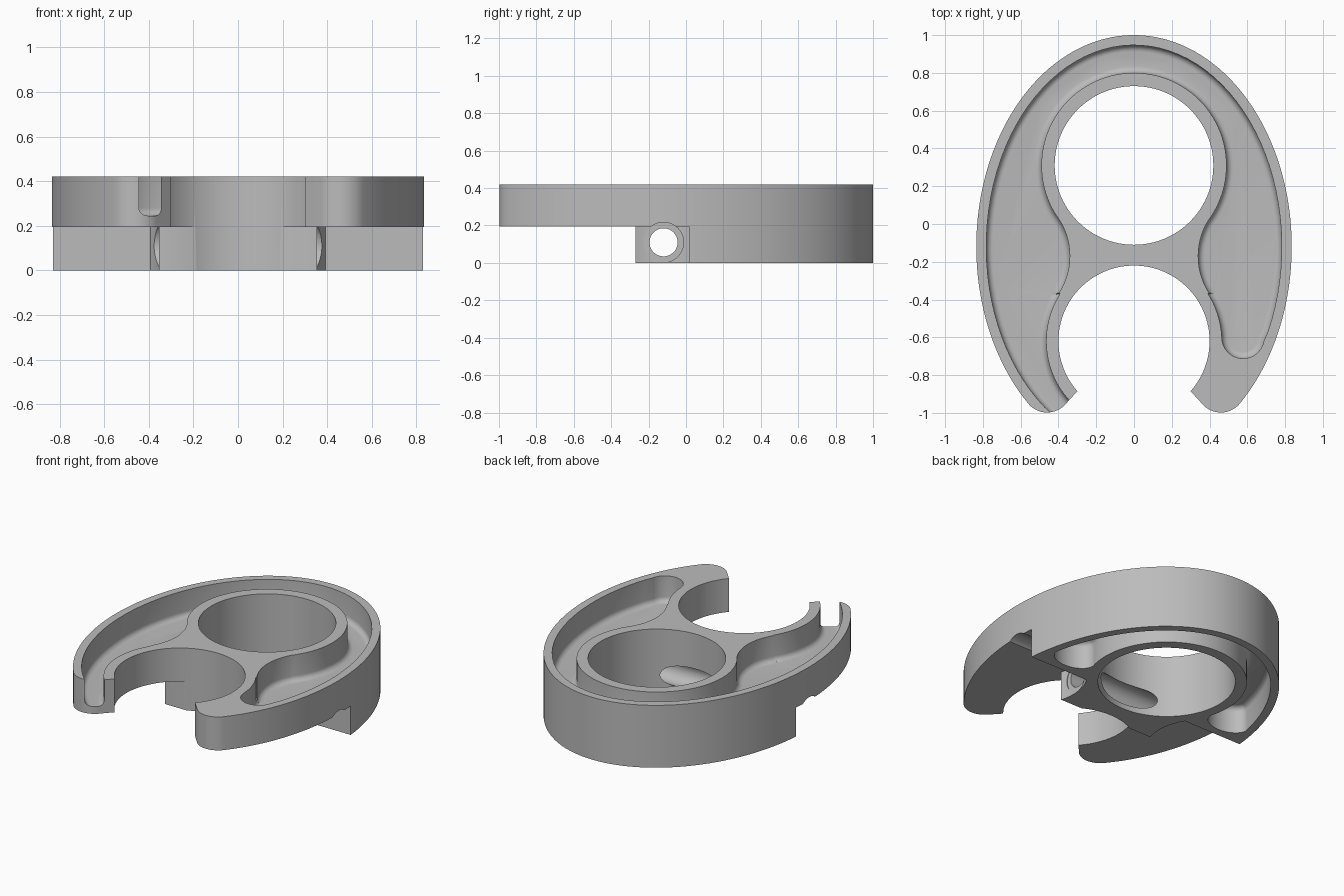
import bpy, bmesh
from math import sin, cos, pi, radians
from mathutils import Vector, Matrix

if "Cube" in bpy.data.objects:
    bpy.data.objects.remove(bpy.data.objects["Cube"])

grey = bpy.data.materials.new("plain_grey")
grey.use_nodes = True
grey.diffuse_color = (0.5, 0.5, 0.5, 1)
grey.node_tree.nodes["Principled BSDF"].inputs["Base Color"].default_value = (0.5, 0.5, 0.5, 1)

# Key plan dimensions
RING_Y, CLAW_Y, NECK_X, NECK_Y, NECK_R = 0.31, -0.62, 0.70, -0.17, 0.36
HEIGHT, STEP, BORE_Y, BORE_Z = 0.42, 0.195, -0.12, 0.11


def arc(cx, cy, rx, start, end, ry=None, n=24):
    """Points along an elliptical arc, angles in degrees."""
    angles = [radians(start + (end - start) * i / n) for i in range(n + 1)]
    return [Vector((cx + rx * cos(a), cy + (ry or rx) * sin(a))) for a in angles]


def egg(inset, start, end, n=72):
    return arc(0, -0.12, 0.835 - inset, start, end, 1.12 - inset, n)


def mirrored(points):
    return [Vector((-p.x, p.y)) for p in reversed(points)]


def clean(points):
    """Drop points that nearly repeat the one before."""
    out = []
    for p in points:
        if not out or (p - out[-1]).length > 0.004:
            out.append(p)
    if (out[0] - out[-1]).length < 0.004:
        out.pop()
    return out


def inset_loop(points, d):
    """Move a counter-clockwise loop inwards by d."""
    out = []
    for i, p in enumerate(points):
        t1 = (p - points[i - 1]).normalized()
        t2 = (points[(i + 1) % len(points)] - p).normalized()
        t = (t1 + t2).normalized()
        out.append(p + Vector((-t.y, t.x)) * d)
    return out


def solid(name, points, levels):
    """Closed solid from one outline repeated at (inset, z) levels."""
    points = clean(points)
    bm = bmesh.new()
    rings = [[bm.verts.new((p.x, p.y, z)) for p in inset_loop(points, d)] for d, z in levels]
    for low, high in zip(rings, rings[1:]):
        for i in range(len(low)):
            bm.faces.new((low[i - 1], low[i], high[i], high[i - 1]))
    bm.faces.new(rings[0])
    bm.faces.new(rings[-1])
    return finish(name, bm)


def cylinder(name, radius, depth, matrix):
    bm = bmesh.new()
    bmesh.ops.create_cone(bm, cap_ends=True, segments=96, radius1=radius,
                          radius2=radius, depth=depth, matrix=matrix)
    return finish(name, bm)


def finish(name, bm):
    bmesh.ops.recalc_face_normals(bm, faces=bm.faces)
    mesh = bpy.data.meshes.new(name)
    bm.to_mesh(mesh)
    bm.free()
    mesh.materials.append(grey)
    obj = bpy.data.objects.new(name, mesh)
    bpy.context.collection.objects.link(obj)
    return obj


def cut(target, cutter):
    mod = target.modifiers.new("cut", 'BOOLEAN')
    mod.operation, mod.solver, mod.object = 'DIFFERENCE', 'EXACT', cutter
    bpy.context.view_layer.objects.active = target
    bpy.ops.object.modifier_apply(modifier=mod.name)
    bpy.data.objects.remove(cutter)


def fillet_levels(floor, opening, r=0.035, n=6):
    """Levels of a pocket with a rounded floor corner."""
    s = 1 if opening > floor else -1
    turns = [pi / 2 * i / n for i in range(n + 1)]
    return [(r * (1 - sin(a)), floor + s * r * (1 - cos(a))) for a in turns] + [(0, opening)]


# Body: egg outline with two rounded claw tips and a round claw opening
left_half = (egg(0, 90, 180 + 47.8) + arc(-0.46, -0.868, 0.13, 219.5, 315)
             + arc(0, CLAW_Y, 0.40, 221.5, 90, n=48))
body = solid("clip_body", left_half + mirrored(left_half), [(0, 0), (0, HEIGHT)])

# Step under the claws, leaving the necked centre block
neck = arc(NECK_X, NECK_Y, NECK_R, 149, 196)
block = [Vector((2, 0.015))] + neck
relief = mirrored(block) + [Vector((-0.0, -0.27))] + block
relief = block + mirrored(block) + [Vector((-2, -2)), Vector((2, -2))]
cut(body, solid("step_cutter", relief, [(0, -0.1), (0, STEP)]))

# Large ring hole
cut(body, cylinder("ring_cutter", 0.42, 2, Matrix.Translation((0, RING_Y, 0))))

# Top pocket: closed in the left claw, open through the right claw tip
pocket = (arc(0.577, -0.6, 0.112, 180, 350) + egg(0.053, -25, 244)
          + arc(0, CLAW_Y, 0.465, 235, 147.3)
          + arc(-NECK_X, NECK_Y, NECK_R, -32.7, 34.4)
          + arc(0, RING_Y, 0.49, 214.4, -34.4, n=72)
          + arc(NECK_X, NECK_Y, NECK_R, 145.6, 212.7)
          + arc(0, CLAW_Y, 0.465, 32.7, 5))
cut(body, solid("top_pocket_cutter", pocket, fillet_levels(0.245, 0.6)))

# Underside pocket around the back of the ring
under = (egg(0.053, 15.8, 164.2) + arc(-0.6125, 0.17, 0.143, 180, 360, 0.1)
         + arc(0, RING_Y, 0.49, 196.6, -16.6, n=72)
         + arc(0.6125, 0.17, 0.143, 180, 360, 0.1))
cut(body, solid("under_pocket_cutter", under, fillet_levels(0.18, -0.2)))

# Cross bore with a wider counterbore on each side
along_x = Matrix.Rotation(pi / 2, 4, 'Y')
cut(body, cylinder("bore_cutter", 0.075, 3, Matrix.Translation((0, BORE_Y, BORE_Z)) @ along_x))
for side in (-1, 1):
    place = Matrix.Translation((side * 0.84, BORE_Y, BORE_Z)) @ along_x
    cut(body, cylinder("counterbore_cutter", 0.107, 1, place))

bpy.ops.object.select_all(action='DESELECT')
body.select_set(True)
bpy.context.view_layer.objects.active = body
bpy.ops.object.shade_smooth_by_angle(angle=radians(30))
